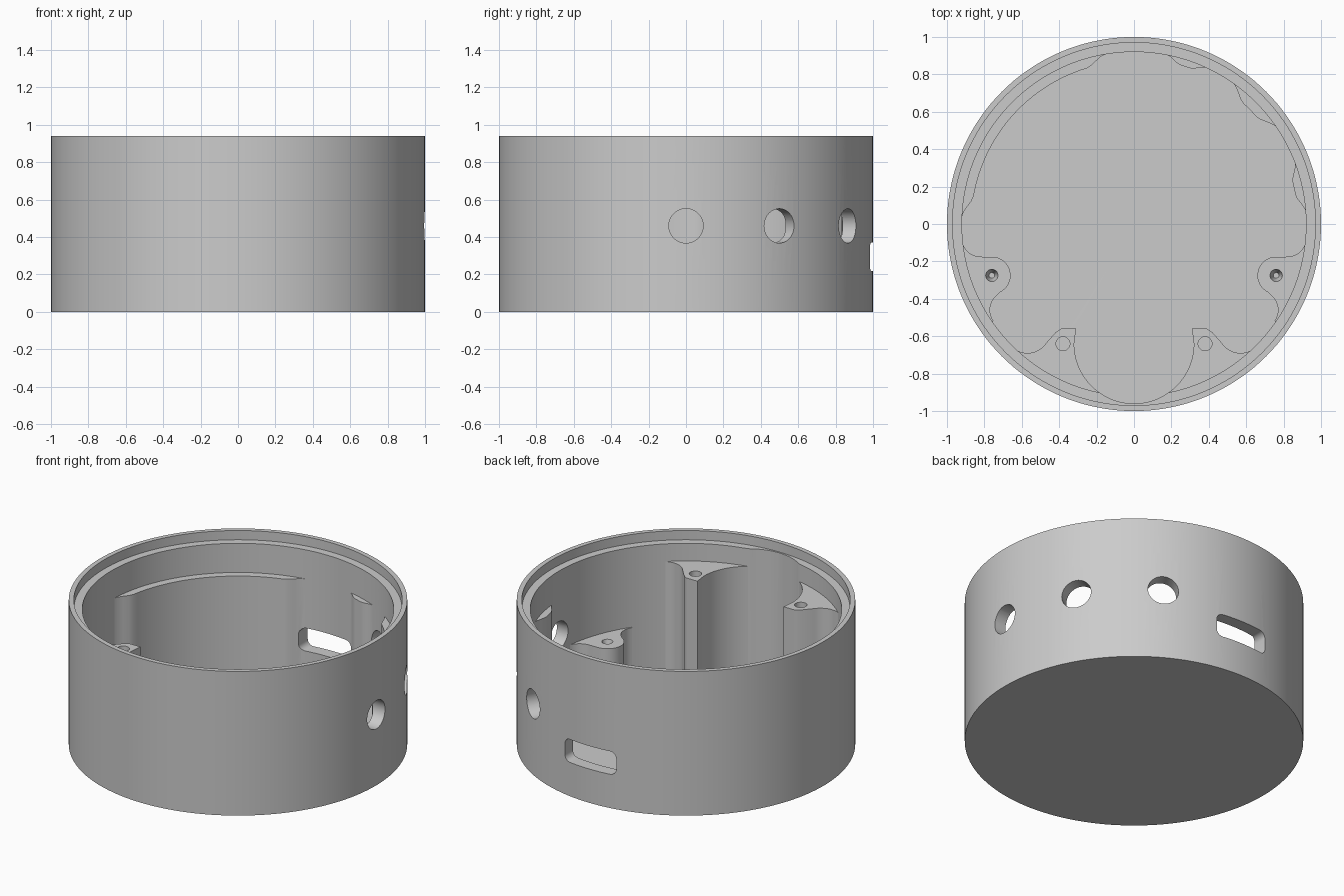
import bpy, bmesh, math
from math import cos, sin, radians
from mathutils import Matrix

if "Cube" in bpy.data.objects:
    bpy.data.objects.remove(bpy.data.objects["Cube"])

grey = bpy.data.materials.new("light_grey")
grey.use_nodes = True
grey.diffuse_color = (0.6, 0.6, 0.6, 1)
grey.node_tree.nodes["Principled BSDF"].inputs["Base Color"].default_value = (0.6, 0.6, 0.6, 1)

HEIGHT, FLOOR, LEDGE = 0.94, 0.06, 0.88
WALL, EMBED = 0.92, 0.94


def finish(bm, name):
    bmesh.ops.recalc_face_normals(bm, faces=bm.faces)
    mesh = bpy.data.meshes.new(name)
    bm.to_mesh(mesh)
    bm.free()
    mesh.materials.append(grey)
    ob = bpy.data.objects.new(name, mesh)
    bpy.context.collection.objects.link(ob)
    return ob


def polar(r, deg, cx=0, cy=0):
    return (cx + r * cos(radians(deg)), cy + r * sin(radians(deg)))


def arc(cx, cy, r, a0, a1, n=12):
    return [polar(r, a0 + (a1 - a0) * i / n, cx, cy) for i in range(n + 1)]


def prism(name, pts, z0, z1):
    bm = bmesh.new()
    face = bm.faces.new([bm.verts.new((x, y, z0)) for x, y in pts])
    new = bmesh.ops.extrude_face_region(bm, geom=[face])["geom"]
    bmesh.ops.translate(bm, vec=(0, 0, z1 - z0),
                        verts=[v for v in new if isinstance(v, bmesh.types.BMVert)])
    return finish(bm, name)


def cone(name, r1, r2, depth, matrix):
    bm = bmesh.new()
    bmesh.ops.create_cone(bm, cap_ends=True, segments=40, radius1=r1, radius2=r2,
                          depth=depth, matrix=matrix)
    return finish(bm, name)


def cut(ob, cutter):
    mod = ob.modifiers.new("cut", "BOOLEAN")
    mod.operation, mod.solver, mod.object = "DIFFERENCE", "EXACT", cutter
    bpy.context.view_layer.objects.active = ob
    bpy.ops.object.modifier_apply(modifier=mod.name)
    bpy.data.objects.remove(cutter)


def smooth(ob):
    bpy.ops.object.select_all(action="DESELECT")
    ob.select_set(True)
    bpy.context.view_layer.objects.active = ob
    bpy.ops.object.shade_smooth_by_angle(angle=radians(30))


# Three round ports and one rounded slot
def cut_port(ob, angle):
    x, y = polar(0.95, angle)
    turn = Matrix.Rotation(radians(angle), 4, "Z") @ Matrix.Rotation(radians(90), 4, "Y")
    cut(ob, cone("port_cutter", 0.092, 0.092, 0.4,
                 Matrix.Translation((x, y, 0.46)) @ turn))


def cut_slot(ob):
    corners = []
    for sx, sy, a in ((1, 1, 0), (-1, 1, 90), (-1, -1, 180), (1, -1, 270)):
        corners += arc(sx * 0.145, sy * 0.035, 0.04, a, a + 90, 6)
    slot = prism("slot_cutter", corners, -0.2, 0.2)
    slot.data.transform(Matrix.Translation((0, 0.95, 0.295))
                        @ Matrix.Rotation(radians(90), 4, "X"))
    cut(ob, slot)


# Round cup with a stepped lip, turned from its half section
section = [(0, 0), (1, 0), (1, HEIGHT), (0.97, HEIGHT), (0.97, LEDGE),
           (WALL, LEDGE), (WALL, FLOOR), (0, FLOOR)]
bm = bmesh.new()
verts = [bm.verts.new((r, 0, z)) for r, z in section]
edges = [bm.edges.new(pair) for pair in zip(verts, verts[1:])]
bmesh.ops.spin(bm, geom=verts + edges, axis=(0, 0, 1), cent=(0, 0, 0),
               angle=math.tau, steps=144)
bmesh.ops.remove_doubles(bm, verts=bm.verts, dist=1e-4)
bmesh.ops.dissolve_degenerate(bm, edges=bm.edges, dist=1e-5)
shell = finish(bm, "round_case")

# Round pocket at the front, openings at the side and back
cut(shell, prism("pocket_cutter", arc(0, -0.64, 0.32, 0, 354, 59), FLOOR, 1.1))
for angle in (0, 30, 60):
    cut_port(shell, angle)
cut_slot(shell)
smooth(shell)


# Raised wall pads between the openings, with soft ramps at both ends
def wall_pad(name, a0, a1, thick, ramp, ports=(), slot=False):
    pts = []
    for i in range(41):
        a = a0 + (a1 - a0) * i / 40
        t = min(1, (a - a0) / ramp, (a1 - a) / ramp)
        pts.append(polar(WALL + 0.002 - thick * t * t * (3 - 2 * t), a))
    pts += arc(0, 0, EMBED, a1, a0, 24)
    pad = prism(name, pts, FLOOR - 0.01, 0.69)
    for port in ports:
        cut_port(pad, port)
    if slot:
        cut_slot(pad)
    smooth(pad)


wall_pad("long_wall_pad", 99, 178, 0.052, 8, slot=True)
wall_pad("slot_side_pad", 64.5, 79.5, 0.037, 6, ports=(60,), slot=True)
wall_pad("middle_port_pad", 33.5, 55.5, 0.052, 8, ports=(30, 60))
wall_pad("side_port_pad", 3.5, 21.5, 0.045, 7, ports=(0, 30))


# Screw bosses in mirrored pairs, each with a blind hole
def boss(name, pts, top, hole, r, tip, depth):
    for side, s in (("left", 1), ("right", -1)):
        ob = prism(side + name, [(s * x, y) for x, y in pts], FLOOR - 0.01, top)
        spot = Matrix.Translation((s * hole[0], hole[1], top - depth / 2 + 0.005))
        cut(ob, cone("screw_cutter", tip, r, depth, spot))
        smooth(ob)


side_outline = (arc(0.82, -0.075, 0.1, 0, -90) + arc(0.76, -0.275, 0.1, 90, 244, 20)[1:]
                + arc(0.67, -0.46, 0.1, 60, -35)[1:] + arc(0, 0, EMBED, -35.5, -4.5))
boss("_side_boss", side_outline, 0.36, (0.76, -0.275), 0.034, 0.015, 0.08)

front_outline = (arc(0.57, -0.57, 0.12, -50, -145) + [(0.42, -0.58), (0.39, -0.56), (0.31, -0.56)]
                 + arc(0, -0.64, 0.32, 0, -56, 16) + arc(0, 0, EMBED, -78, -46))
boss("_front_post", front_outline, 0.765, (0.38, -0.64), 0.037, 0.037, 0.3)
